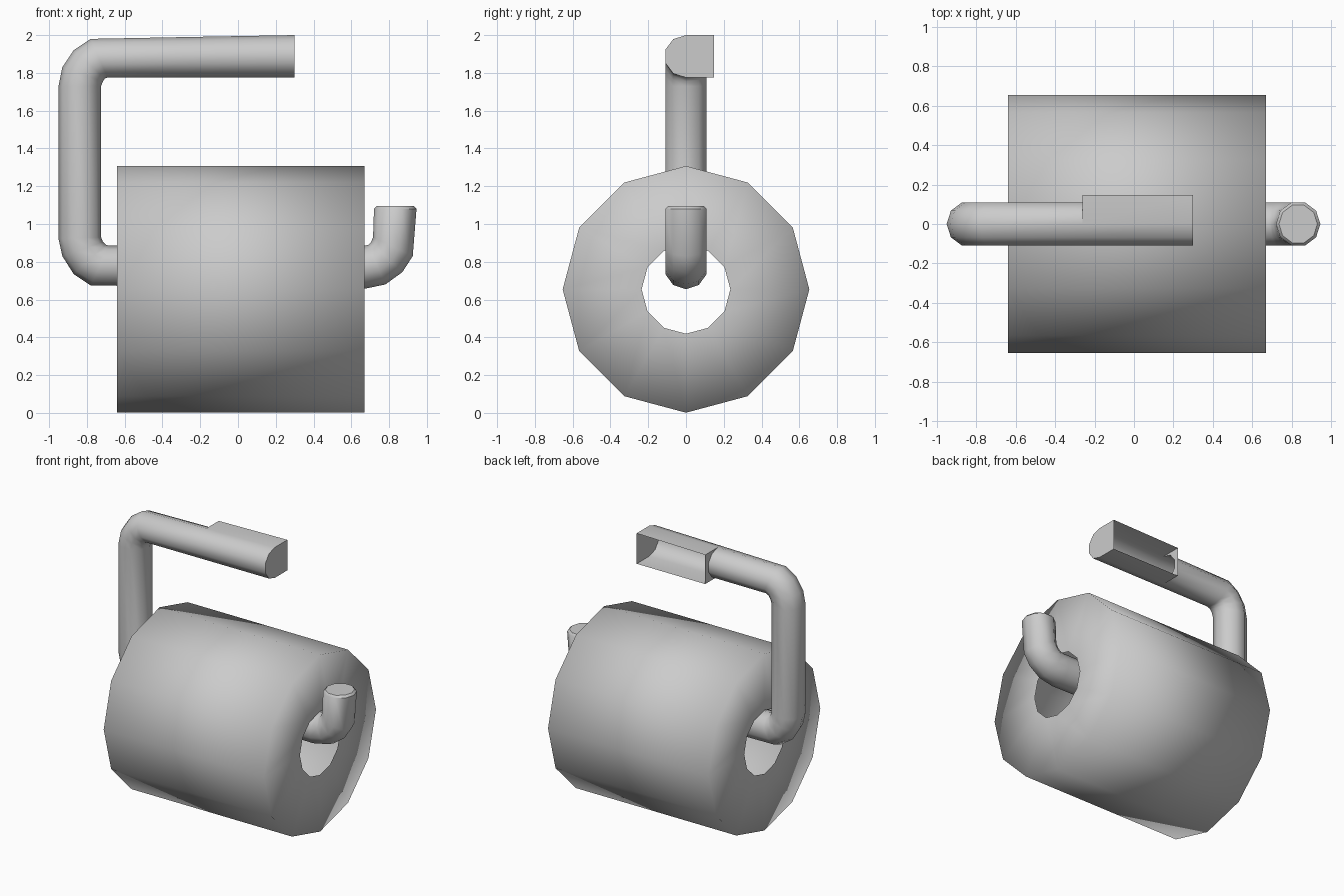
import bpy, bmesh, math
from mathutils import Vector

if "Cube" in bpy.data.objects:
    bpy.data.objects.remove(bpy.data.objects["Cube"])


def finish(bm, name, angle=None):
    me = bpy.data.meshes.new(name)
    bm.to_mesh(me)
    bm.free()
    ob = bpy.data.objects.new(name, me)
    bpy.context.collection.objects.link(ob)
    if angle is None:
        for p in me.polygons:
            p.use_smooth = True
    else:
        bpy.ops.object.select_all(action='DESELECT')
        ob.select_set(True)
        bpy.context.view_layer.objects.active = ob
        bpy.ops.object.shade_smooth_by_angle(angle=math.radians(angle))
    return ob


# Paper roll: 12-sided shell with a ring-shaped face at each end
bm = bmesh.new()
N, CZ = 12, 0.654


def circle(x, r):
    return [bm.verts.new((x, r * math.sin(2 * math.pi * i / N),
                          CZ + r * math.cos(2 * math.pi * i / N))) for i in range(N)]


loops = [circle(-0.64, 0.235), circle(-0.64, 0.653), circle(0.67, 0.653), circle(0.67, 0.235)]
for a, b in zip(loops, loops[1:]):
    for i in range(N):
        j = (i + 1) % N
        bm.faces.new((a[i], a[j], b[j], b[i]))
bmesh.ops.recalc_face_normals(bm, faces=bm.faces)
finish(bm, "paper_roll")

# Holder bar: 10-sided loft; each section is inner x, z, outer x, z, half width
sections = [
    (0.735, 1.095, 0.93, 1.095, 0.10),
    (0.72, 1.08, 0.945, 1.08, 0.115),
    (0.715, 0.93, 0.925, 0.83, 0.115),
    (0.705, 0.905, 0.87, 0.745, 0.115),
    (0.69, 0.89, 0.78, 0.68, 0.115),
    (0.67, 0.885, 0.66, 0.655, 0.115),
    (-0.68, 0.885, -0.78, 0.675, 0.115),
    (-0.70, 0.89, -0.87, 0.735, 0.115),
    (-0.715, 0.905, -0.93, 0.83, 0.115),
    (-0.725, 0.93, -0.95, 0.92, 0.115),
    (-0.725, 1.73, -0.95, 1.73, 0.115),
    (-0.715, 1.755, -0.93, 1.83, 0.115),
    (-0.705, 1.77, -0.87, 1.92, 0.115),
    (-0.69, 1.775, -0.78, 1.98, 0.115),
    (-0.26, 1.775, -0.26, 1.99, 0.115),
    (0.30, 1.775, 0.30, 2.0, 0.115),
]
bm = bmesh.new()
S = 10
rings = []
for xi, zi, xo, zo, w in sections:
    inner, outer = Vector((xi, 0, zi)), Vector((xo, 0, zo))
    mid, half = (inner + outer) / 2, (outer - inner) / 2
    ring = []
    for k in range(S):
        t = 2 * math.pi * k / S
        ring.append(bm.verts.new(mid + half * math.cos(t) + Vector((0, w * math.sin(t), 0))))
    rings.append(ring)
for n, (a, b) in enumerate(zip(rings, rings[1:])):
    # the wall-side half of the last stretch is left open for the mount
    start = 5 if n == len(rings) - 2 else 0
    for k in range(start, S):
        j = (k + 1) % S
        bm.faces.new((a[k], b[k], b[j], a[j]))
bm.faces.new(rings[0])

# Wall mount: square shell open at the back, growing out of the bar
a, b = rings[-2], rings[-1]
at, ab, bt, bb = [bm.verts.new(p) for p in ((-0.26, 0.147, 1.99), (-0.26, 0.147, 1.775),
                                            (0.30, 0.147, 2.0), (0.30, 0.147, 1.775))]
bm.faces.new((a[0], b[0], bt, at))
bm.faces.new((a[5], ab, bb, b[5]))
bm.faces.new(b[5:] + [b[0], bt, bb])
bm.faces.new(a[:6] + [ab, at])
bmesh.ops.recalc_face_normals(bm, faces=bm.faces)
finish(bm, "holder_bar", 44)
